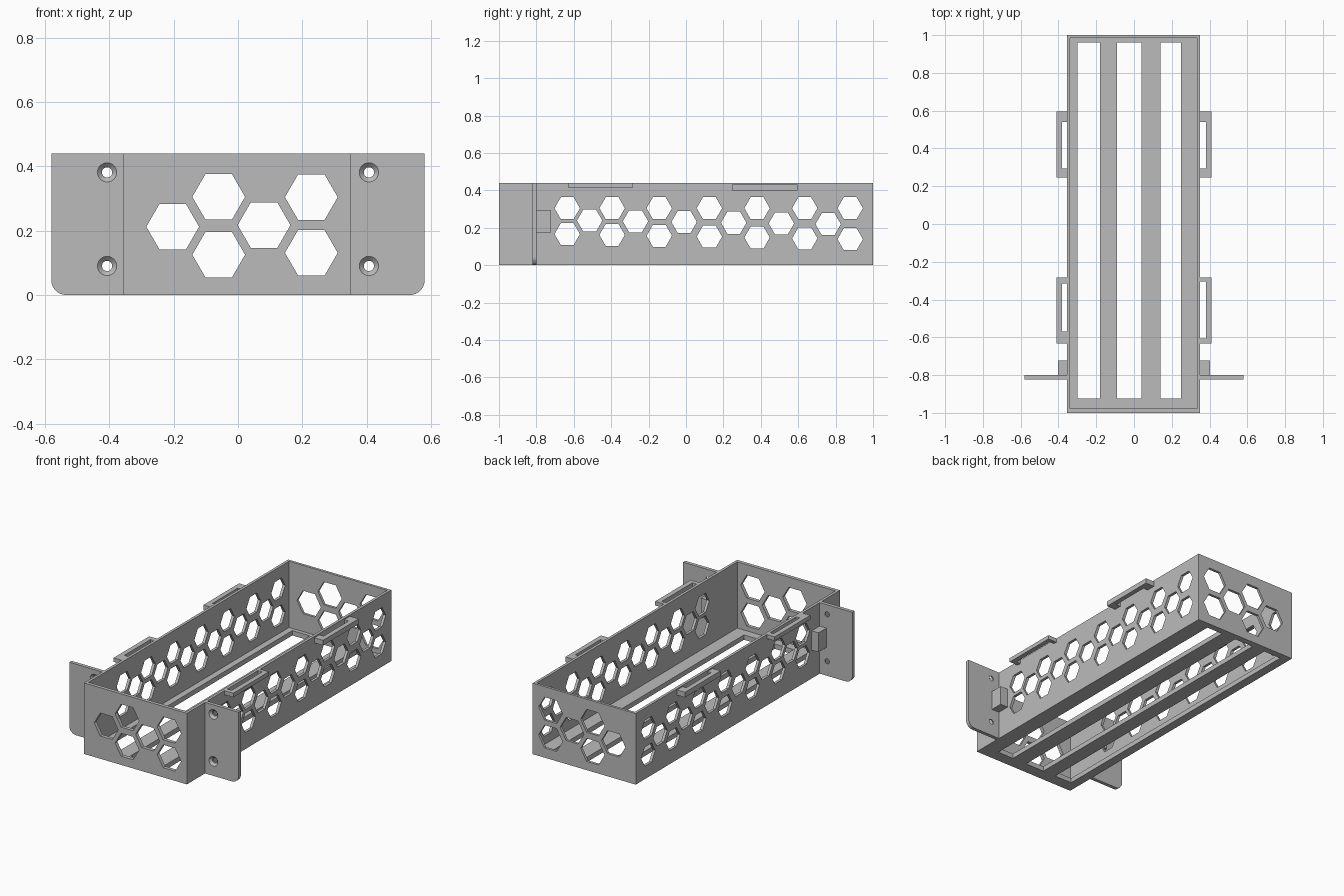
import bpy, bmesh, math
from mathutils import Vector

cube = bpy.data.objects.get("Cube")
if cube:
    bpy.data.objects.remove(cube, do_unlink=True)

grey = bpy.data.materials.new("plain grey")
grey.use_nodes = True
COLOUR = (0.5, 0.5, 0.5, 1)
grey.diffuse_color = COLOUR
for node in grey.node_tree.nodes:
    if node.type == 'BSDF_PRINCIPLED':
        node.inputs["Base Color"].default_value = COLOUR

LEFT, RIGHT, HEIGHT = -0.356, 0.35, 0.44


def place(axis, p, depth):
    """Put a 2D profile point at a depth along the given axis."""
    a, b = p
    return Vector({'X': (depth, a, b), 'Y': (a, depth, b), 'Z': (a, b, depth)}[axis])


def loft(bm, axis, sections):
    """Skin closed (profile, depth) sections and cap both ends."""
    rings = [[bm.verts.new(place(axis, p, d)) for p in prof] for prof, d in sections]
    for r, s in zip(rings, rings[1:]):
        for i in range(len(r)):
            j = (i + 1) % len(r)
            bm.faces.new((r[i], r[j], s[j], s[i]))
    bm.faces.new(rings[0])
    bm.faces.new(rings[-1])


def prism(bm, axis, profile, lo, hi):
    loft(bm, axis, [(profile, lo), (profile, hi)])


def rect(a0, a1, b0, b1):
    return [(a0, b0), (a1, b0), (a1, b1), (a0, b1)]


def ngon(centre, radius, sides):
    return [(centre[0] + radius * math.cos(math.tau * i / sides),
             centre[1] + radius * math.sin(math.tau * i / sides)) for i in range(sides)]


def make(name, bm):
    bmesh.ops.recalc_face_normals(bm, faces=bm.faces)
    mesh = bpy.data.meshes.new(name)
    bm.to_mesh(mesh)
    bm.free()
    mesh.materials.append(grey)
    obj = bpy.data.objects.new(name, mesh)
    bpy.context.collection.objects.link(obj)
    return obj


def cut(obj, bm):
    """Subtract a cutter from an object, then discard the cutter."""
    cutter = make("cutter", bm)
    cutter.hide_render = True
    mod = obj.modifiers.new("cut", 'BOOLEAN')
    mod.operation, mod.solver, mod.object = 'DIFFERENCE', 'EXACT', cutter
    bpy.context.view_layer.objects.active = obj
    bpy.ops.object.modifier_apply(modifier=mod.name)
    bpy.data.objects.remove(cutter, do_unlink=True)


# Open tray: hollowed box
bm = bmesh.new()
prism(bm, 'Z', rect(LEFT, RIGHT, -1, 1), 0, HEIGHT)
tray = make("tray", bm)
bm = bmesh.new()
prism(bm, 'Z', rect(LEFT + 0.017, RIGHT - 0.017, -0.978, 0.984), 0.03, 1)
cut(tray, bm)

# Floor slots and end wall vents
bm = bmesh.new()
for x0, x1 in ((-0.3, -0.18), (-0.09, 0.04), (0.14, 0.25)):
    prism(bm, 'Z', rect(x0, x1, -0.925, 0.96), -0.1, 0.04)
for c in ((-0.203, 0.212), (-0.06, 0.305), (-0.06, 0.125),
          (0.081, 0.217), (0.228, 0.304), (0.228, 0.131)):
    prism(bm, 'Y', ngon(c, 0.082, 6), -1.1, 1.1)
cut(tray, bm)

# Side wall vents: alternating pairs and singles, slightly sloping
bm = bmesh.new()
for y in (-0.635, -0.395, -0.143, 0.125, 0.38, 0.635, 0.878):
    for z in (0.305, 0.155 - 0.018 * y):
        prism(bm, 'X', ngon((y, z), 0.068, 6), -0.6, 0.6)
for y in (-0.515, -0.27, -0.01, 0.255, 0.51, 0.76):
    prism(bm, 'X', ngon((y, 0.231 - 0.015 * y), 0.068, 6), -0.6, 0.6)
cut(tray, bm)

for side, wall, label in ((1, RIGHT, "left"), (-1, -LEFT, "right")):
    # Mounting ear with a rounded lower corner and countersunk holes
    r, edge = 0.045, 0.58
    corner = [(edge - r + r * math.sin(t), r - r * math.cos(t))
              for t in (math.pi / 2 * i / 8 for i in range(9))]
    outline = [(wall, 0)] + corner + [(edge, HEIGHT), (wall, HEIGHT)]
    bm = bmesh.new()
    prism(bm, 'Y', [(side * x, z) for x, z in outline], -0.822, -0.8)
    ear = make(label + "_mounting_ear", bm)
    bm = bmesh.new()
    for z in (0.09, 0.381):
        c = (side * 0.407, z)
        loft(bm, 'Y', [(ngon(c, rad, 24), y) for rad, y in
                       ((0.032, -0.824), (0.016, -0.808), (0.016, -0.79))])
    cut(ear, bm)

    # Stiffening block behind the ear
    bm = bmesh.new()
    prism(bm, 'Z', rect(side * wall, side * 0.403, -0.8, -0.722), 0.175, 0.295)
    make(label + "_ear_block", bm)

    # Strap loops on the upper edge
    front_hole = (-0.605, -0.305) if side > 0 else (-0.57, -0.315)
    for where, y0, y1, (h0, h1), z0, z1 in (
            ("front", -0.632, -0.283, front_hole, 0.415, HEIGHT),
            ("rear", 0.247, 0.596, (0.295, 0.54), 0.4, 0.432)):
        loop = [(wall, y0), (0.41, y0), (0.41, y1), (wall, y1),
                (wall, h1), (0.38, h1), (0.38, h0), (wall, h0)]
        bm = bmesh.new()
        prism(bm, 'Z', [(side * x, y) for x, y in loop], z0, z1)
        make(f"{label}_{where}_strap_loop", bm)
